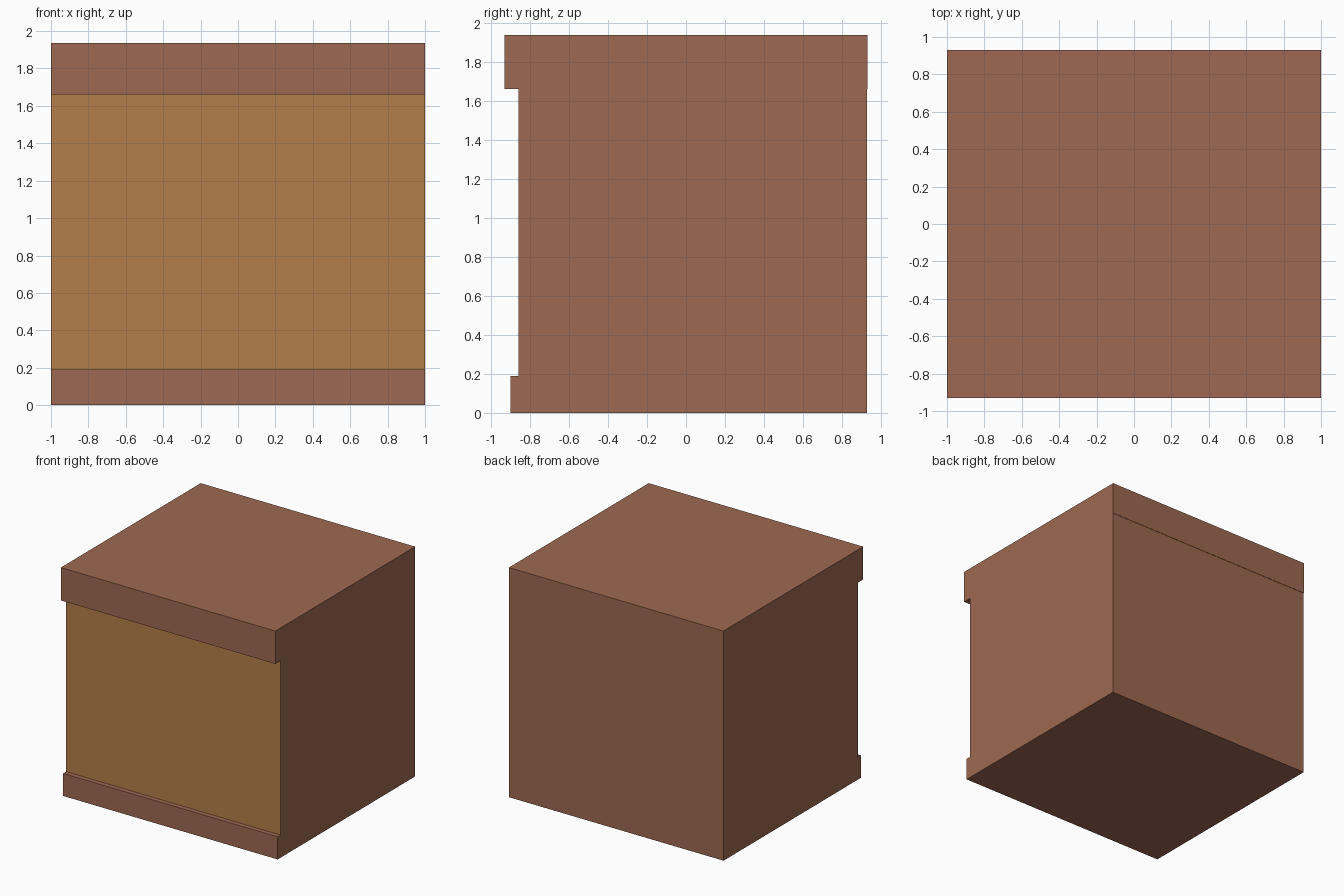
import bpy
import bmesh

if "Cube" in bpy.data.objects:
    bpy.data.objects.remove(bpy.data.objects["Cube"])


def material(name, rgb):
    m = bpy.data.materials.new(name)
    m.diffuse_color = (*rgb, 1.0)
    m.use_nodes = True
    m.node_tree.nodes["Principled BSDF"].inputs["Base Color"].default_value = m.diffuse_color
    return m


brown = material("red_brown", (0.342, 0.141, 0.084))
tan = material("tan_panel", (0.462, 0.212, 0.069))

# Side outline (y, z): plinth, recessed front panel, overhanging top band
PANEL_Y = -0.86
profile = [
    (-0.90, 0.0), (0.928, 0.0), (0.928, 1.66), (0.931, 1.66),
    (0.931, 1.937), (-0.931, 1.937), (-0.931, 1.66),
    (PANEL_Y, 1.66), (PANEL_Y, 0.19), (-0.90, 0.19),
]

# Cabinet block: outline extruded across the full width
bm = bmesh.new()
side = bm.faces.new([bm.verts.new((-1.0, y, z)) for y, z in profile])
ext = bmesh.ops.extrude_face_region(bm, geom=[side], use_keep_orig=True)
verts = [g for g in ext["geom"] if isinstance(g, bmesh.types.BMVert)]
bmesh.ops.translate(bm, verts=verts, vec=(2.0, 0, 0))
bmesh.ops.recalc_face_normals(bm, faces=bm.faces)

# Recessed front panel is tan, everything else brown
for f in bm.faces:
    if f.normal.y < -0.9 and abs(f.calc_center_median().y - PANEL_Y) < 0.001:
        f.material_index = 1

mesh = bpy.data.meshes.new("cabinet_block")
bm.to_mesh(mesh)
bm.free()
mesh.materials.append(brown)
mesh.materials.append(tan)
obj = bpy.data.objects.new("cabinet_block", mesh)
bpy.context.collection.objects.link(obj)
